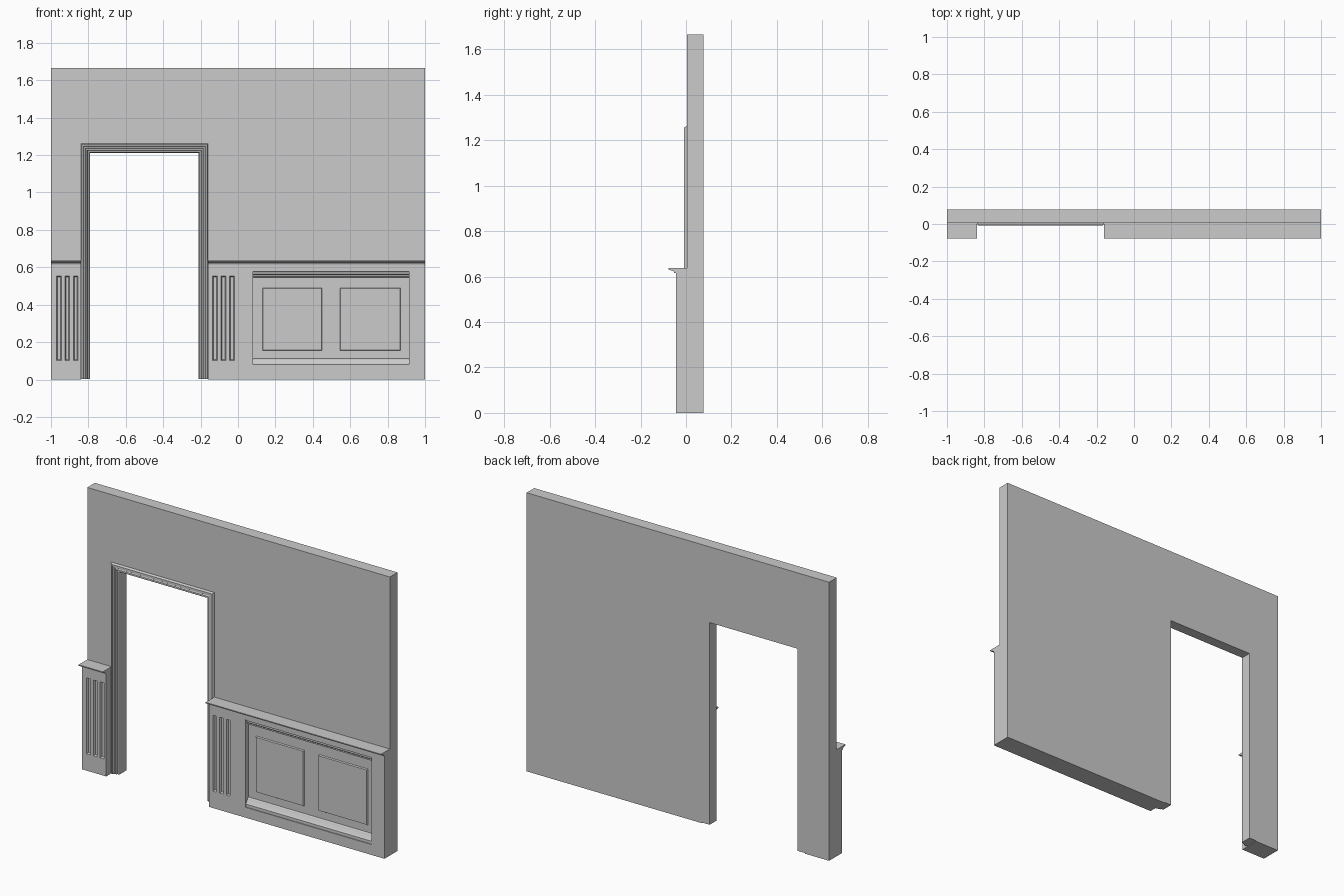
import bpy
import bmesh

default = bpy.data.objects.get("Cube")
if default:
    bpy.data.objects.remove(default, do_unlink=True)

plaster = bpy.data.materials.new("plain grey")
plaster.use_nodes = True
GREY = (0.6, 0.6, 0.6, 1)
plaster.diffuse_color = GREY
plaster.node_tree.nodes["Principled BSDF"].inputs["Base Color"].default_value = GREY


def finish(name, bm):
    bmesh.ops.recalc_face_normals(bm, faces=bm.faces)
    mesh = bpy.data.meshes.new(name)
    bm.to_mesh(mesh)
    bm.free()
    obj = bpy.data.objects.new(name, mesh)
    bpy.context.collection.objects.link(obj)
    mesh.materials.append(plaster)
    return obj


def sweep(name, rings):
    """Skin a list of equal closed rings and cap both ends."""
    bm = bmesh.new()
    loops = [[bm.verts.new(p) for p in ring] for ring in rings]
    n = len(loops[0])
    for a, b in zip(loops, loops[1:]):
        for i in range(n):
            j = (i + 1) % n
            bm.faces.new((a[i], a[j], b[j], b[i]))
    bm.faces.new(loops[0])
    bm.faces.new(loops[-1])
    return finish(name, bm)


def along_x(name, x0, x1, profile):
    return sweep(name, [[(x, y, z) for y, z in profile] for x in (x0, x1)])


def rect(x0, x1, z0, z1, y, inset=0):
    return [(x0 + inset, y, z0 + inset), (x1 - inset, y, z0 + inset),
            (x1 - inset, y, z1 - inset), (x0 + inset, y, z1 - inset)]


def bevelled_block(name, box, y_outer, y_inner, inset):
    """Tapered block whose far face is smaller than its near face."""
    return sweep(name, [rect(*box, y_outer), rect(*box, y_inner, inset)])


def cut(target, cutters):
    for c in cutters:
        c.hide_render = True
        c.hide_viewport = True
        mod = target.modifiers.new("cut", 'BOOLEAN')
        mod.operation = 'DIFFERENCE'
        mod.solver = 'EXACT'
        mod.object = c
    # Bake the cuts and drop the helpers
    bpy.context.view_layer.update()
    graph = bpy.context.evaluated_depsgraph_get()
    mesh = bpy.data.meshes.new_from_object(target.evaluated_get(graph))
    target.modifiers.clear()
    target.data = mesh
    for c in cutters:
        bpy.data.objects.remove(c, do_unlink=True)


BACK, WALL, DADO, LIP = 0.077, 0.005, -0.045, -0.077
TOP, RAIL = 1.665, 0.62
DOOR_L, DOOR_R, DOOR_TOP = -0.84, -0.16, 1.262

# Wall slab as one outline around the doorway
outline = [(-1, 0), (DOOR_L, 0), (DOOR_L, DOOR_TOP), (DOOR_R, DOOR_TOP),
           (DOOR_R, 0), (1, 0), (1, TOP), (-1, TOP)]
sweep("wall", [[(x, y, z) for x, z in outline] for y in (WALL, BACK)])

# Moulded door casing and jamb lining: (distance inwards, y)
casing = [(0, BACK), (0, 0.002), (0.006, -0.008), (0.014, -0.008),
          (0.016, -0.002), (0.024, -0.002), (0.027, 0.003), (0.034, 0.0),
          (0.038, 0.008), (0.046, 0.008), (0.05, 0.014), (0.05, BACK)]
sweep("door_casing", [
    [(DOOR_L + d, y, 0.004) for d, y in casing],
    [(DOOR_L + d, y, DOOR_TOP - d) for d, y in casing],
    [(DOOR_R - d, y, DOOR_TOP - d) for d, y in casing],
    [(DOOR_R - d, y, 0.004) for d, y in casing]])


def flutes(x0, x1):
    """Three tall grooves side by side."""
    width, gap = 0.027, 0.018
    start = (x0 + x1) / 2 - 1.5 * width - gap
    return [bevelled_block("flute_cutter",
                           (start + i * (width + gap), start + i * (width + gap) + width, 0.1, 0.555),
                           DADO - 0.002, DADO + 0.012, 0.006) for i in range(3)]


# Lower wall facing on both sides of the doorway
left_dado = sweep("narrow_dado", [rect(-1, DOOR_L, 0, RAIL, y) for y in (DADO, WALL)])
cut(left_dado, flutes(-0.975, -0.85))
right_dado = sweep("wide_dado", [rect(DOOR_R, 1, 0, RAIL, y) for y in (DADO, WALL)])
RX0, RX1, RZ0, RZ1, RY = 0.08, 0.915, 0.062, 0.588, -0.015
recess = sweep("recess_cutter", [rect(RX0, RX1, RZ0, RZ1, y) for y in (DADO - 0.01, RY)])
cut(right_dado, flutes(-0.14, -0.015) + [recess])

# Mouldings along the top and bottom of the recess
along_x("recess_sill", RX0, RX1, [
    (RY, RZ0), (DADO + 0.004, RZ0), (DADO + 0.004, 0.08), (DADO + 0.01, 0.085),
    (-0.026, 0.1), (-0.022, 0.108), (RY, 0.112)])
along_x("recess_cornice", RX0, RX1, [
    (RY, RZ1), (DADO + 0.006, RZ1), (DADO + 0.006, 0.578), (-0.03, 0.574),
    (-0.03, 0.564), (-0.022, 0.558), (-0.022, 0.55), (RY, 0.546)])

# Two raised fields in the recess
for side, x0, x1 in (("right", 0.13, 0.45), ("left", 0.545, 0.87)):
    bevelled_block(side + "_raised_panel", (x0, x1, 0.155, 0.49), RY, RY - 0.007, 0.004)

# Capping ledge with a small bed moulding
ledge = [(WALL, 0.615), (DADO - 0.006, 0.615), (DADO - 0.01, 0.624),
         (LIP + 0.012, 0.627), (LIP, 0.631), (LIP, 0.637), (WALL, 0.637)]
along_x("narrow_ledge", -1, DOOR_L, ledge)
along_x("wide_ledge", DOOR_R, 1, ledge)
